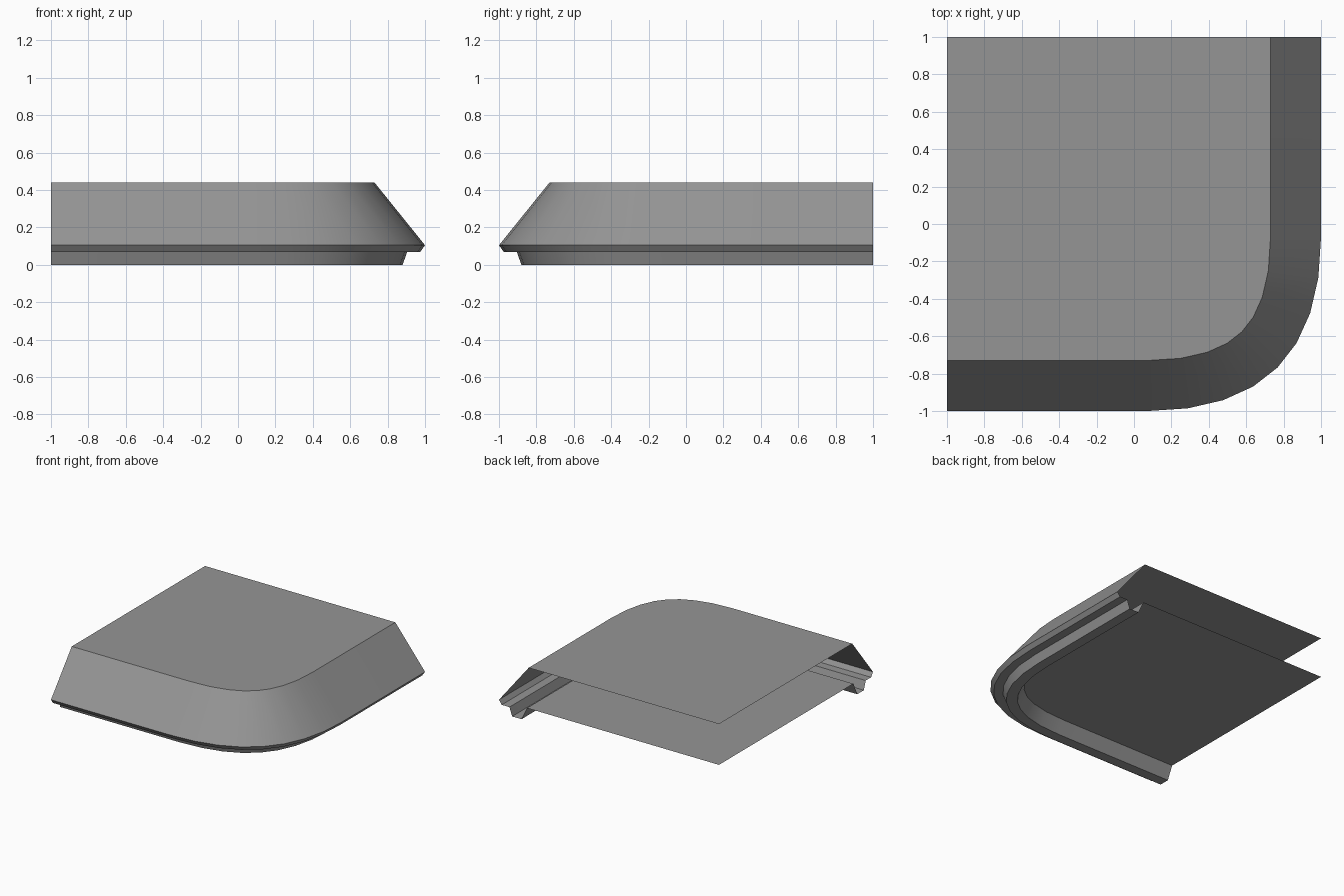
import bpy, bmesh, math
from mathutils import Vector

cube = bpy.data.objects.get("Cube")
if cube:
    bpy.data.objects.remove(cube, do_unlink=True)

grey = bpy.data.materials.new("plain_grey")
grey.use_nodes = True
colour = (0.3, 0.3, 0.3, 1)
grey.diffuse_color = colour
grey.node_tree.nodes["Principled BSDF"].inputs["Base Color"].default_value = colour

BEND = 0.07      # where the straight sides turn into the rounded corner
SEGMENTS = 8


def corner_path():
    """Outer edge as (point, outward normal): straight, curved corner, straight."""
    p0, p1, p2 = Vector((BEND, -1)), Vector((1, -1)), Vector((1, -BEND))
    path = [(Vector((-1, -1)), Vector((0, -1)))]
    for i in range(SEGMENTS + 1):
        t = i / SEGMENTS
        point = p0 * (1 - t) ** 2 + p1 * 2 * t * (1 - t) + p2 * t * t
        tangent = ((p1 - p0) * (1 - t) + (p2 - p1) * t).normalized()
        path.append((point, Vector((tangent.y, -tangent.x))))
    path.append((Vector((1, 1)), Vector((1, 0))))
    return path


PATH = corner_path()


def sweep(name, profile, cap=None):
    """Sweep (inset, height) points round the corner; cap the first or last ring."""
    bm = bmesh.new()
    rings = []
    for inset, z in profile:
        rings.append([bm.verts.new((*(p - n * inset), z)) for p, n in PATH])
    for upper, lower in zip(rings, rings[1:]):
        for i in range(len(PATH) - 1):
            bm.faces.new((upper[i], lower[i], lower[i + 1], upper[i + 1]))
    if cap == "top":
        bm.faces.new(rings[0] + [bm.verts.new((-1, 1, profile[0][1]))])
    elif cap == "bottom":
        back = bm.verts.new((-1, 1, profile[-1][1]))
        bm.faces.new(list(reversed(rings[-1] + [back])))
    mesh = bpy.data.meshes.new(name)
    bm.to_mesh(mesh)
    bm.free()
    mesh.materials.append(grey)
    obj = bpy.data.objects.new(name, mesh)
    bpy.context.collection.objects.link(obj)
    bpy.ops.object.select_all(action="DESELECT")
    obj.select_set(True)
    bpy.context.view_layer.objects.active = obj
    bpy.ops.object.shade_smooth_by_angle(angle=math.radians(30))


# Flat roof with its sloping rim
sweep("roof", [(0.27, 0.44), (0, 0.105)], cap="top")
# Overhanging lip and the ledge under it
sweep("eave_lip", [(0, 0.105), (0.025, 0.07), (0.095, 0.07)])
# Narrow channel hanging below the ledge, and the lower panel inside it
sweep("channel", [(0.095, 0.07), (0.12, 0), (0.205, 0), (0.255, 0.105)])
sweep("lower_panel", [(0.255, 0.105)], cap="bottom")
